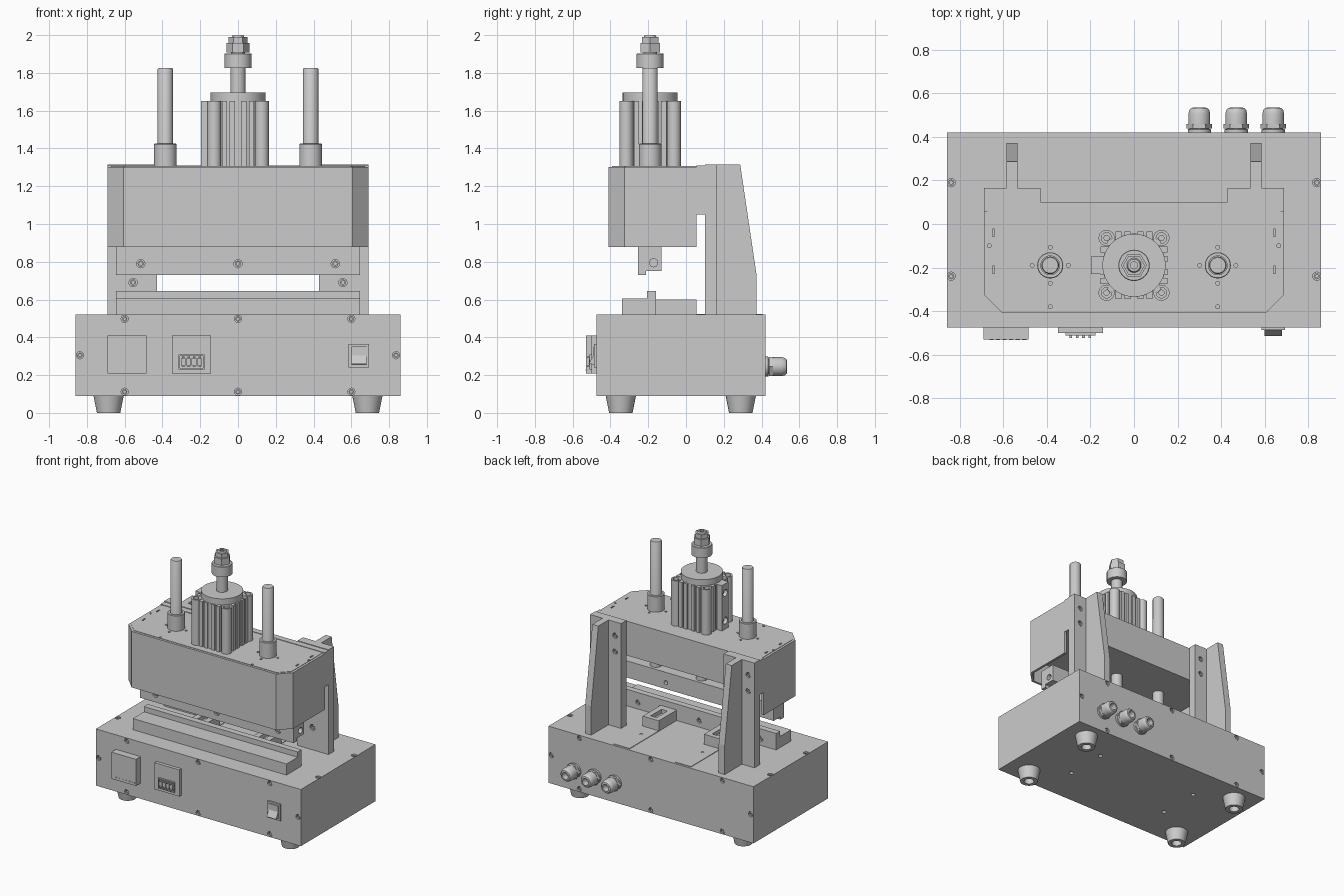
import bpy, bmesh, math
from mathutils import Matrix, Vector

if "Cube" in bpy.data.objects:
    bpy.data.objects.remove(bpy.data.objects["Cube"])

AXES = {'+z': Vector((0, 0, 1)), '-z': Vector((0, 0, -1)), '+y': Vector((0, 1, 0)),
        '-y': Vector((0, -1, 0)), '+x': Vector((1, 0, 0))}


def finish(name, bm, smooth=False):
    bmesh.ops.recalc_face_normals(bm, faces=bm.faces)
    me = bpy.data.meshes.new(name)
    bm.to_mesh(me)
    bm.free()
    if smooth:
        me.shade_smooth()
        me.set_sharp_from_angle(angle=math.radians(35))
    ob = bpy.data.objects.new(name, me)
    bpy.context.collection.objects.link(ob)
    return ob


def prism(name, pts, lo, hi, axis='z'):
    """Extrude a closed outline; 'z' takes (x,y) points, 'x' takes (y,z) points."""
    bm = bmesh.new()
    put = (lambda p, h: (p[0], p[1], h)) if axis == 'z' else (lambda p, h: (h, p[0], p[1]))
    face = bm.faces.new([bm.verts.new(put(p, lo)) for p in pts])
    ext = bmesh.ops.extrude_face_region(bm, geom=[face])
    d = put((0, 0), hi - lo)
    bmesh.ops.translate(bm, vec=d, verts=[v for v in ext['geom'] if isinstance(v, bmesh.types.BMVert)])
    return finish(name, bm)


def box(name, x0, x1, y0, y1, z0, z1):
    return prism(name, [(x0, y0), (x1, y0), (x1, y1), (x0, y1)], z0, z1)


def add_lathe(bm, prof, n, loc, axis):
    """Spin a (radius, height) profile that starts and ends on the axis."""
    m = Matrix.Translation(loc) @ Vector((0, 0, 1)).rotation_difference(AXES[axis]).to_matrix().to_4x4()
    rings = []
    for r, h in prof:
        if r == 0:
            rings.append([bm.verts.new(m @ Vector((0, 0, h)))] * n)
        else:
            rings.append([bm.verts.new(m @ Vector((r * math.cos(2 * math.pi * i / n),
                                                   r * math.sin(2 * math.pi * i / n), h))) for i in range(n)])
    for a, b in zip(rings, rings[1:]):
        for i in range(n):
            j = (i + 1) % n
            bm.faces.new(list(dict.fromkeys([a[i], a[j], b[j], b[i]])))


def lathe(name, prof, loc, axis='+z', n=32):
    bm = bmesh.new()
    add_lathe(bm, prof, n, loc, axis)
    return finish(name, bm, n > 8)


def cyl(name, r, h, loc, axis='+z', n=32):
    return lathe(name, [(0, 0), (r, 0), (r, h), (0, h)], loc, axis, n)


def cut(target, cutter):
    mod = target.modifiers.new('cut', 'BOOLEAN')
    mod.operation, mod.solver, mod.object = 'DIFFERENCE', 'EXACT', cutter
    bpy.context.view_layer.objects.active = target
    bpy.ops.object.modifier_apply(modifier=mod.name)
    bpy.data.objects.remove(cutter)


def bores(target, spots, r=0.019, depth=0.035, screws=True):
    """Drill round pockets at (location, outward axis) and seat a socket screw in each."""
    bm = bmesh.new()
    for loc, ax in spots:
        add_lathe(bm, [(0, -depth), (r, -depth), (r, 0.02), (0, 0.02)], 16, loc, ax)
    cut(target, finish('bore_cutter', bm))
    if screws:
        for loc, ax in spots:
            lathe(target.name + '_screw', [(0, -depth), (r * .75, -depth), (r * .75, -.006), (r * .4, -.006),
                                           (r * .4, -.02), (0, -.02)], loc, ax, 12)


SIDES = (-1, 1)

# base cabinet with recessed screws
base = box('base_cabinet', -.86, .86, -.475, .42, .09, .52)
spots = []
for y, ax in ((-.475, '-y'), (.42, '+y')):
    spots += [((x, y, z), ax) for x in (-.6, 0, .6) for z in (.498, .112)]
    spots += [((x, y, .305), ax) for x in (-.837, .837)]
spots += [((x, y, .52), '+z') for x in (-.84, .84) for y in (.19, -.24)]
bores(base, spots)
bores(base, [((x, y, .09), '-z') for x in (-.43, .43) for y in (-.18, .14)], .015, .03, False)

# tapered feet, hollow underneath
for x in (-.685, .685):
    for y in (-.345, .29):
        lathe('foot', [(0, .09), (.08, .09), (.062, 0), (.035, 0), (.035, .04), (0, .04)], (x, y, 0))

# front controls: display, counter, rocker switch
box('display_panel', -.692, -.485, -.53, -.475, .208, .41)
for i in range(6):
    box('display_mark', -.665 + i * .03, -.645 + i * .03, -.533, -.53, .225, .23)
box('counter_panel', -.35, -.142, -.5, -.475, .208, .41)
counter = box('counter_frame', -.315, -.177, -.512, -.5, .23, .308)
cut(counter, box('frame_cutter', -.307, -.185, -.53, -.503, .238, .3))
for i in range(4):
    x = -.303 + i * .029
    box('counter_wheel', x, x + .026, -.513, -.503, .252, .288)
    for z in (.242, .29):
        box('counter_button', x + .007, x + .019, -.525, -.503, z, z + .008)
switch = box('switch_frame', .585, .694, -.486, -.475, .24, .366)
cut(switch, box('switch_cutter', .598, .681, -.52, -.48, .253, .353))
prism('switch_rocker', [(-.478, .255), (-.515, .26), (-.49, .305), (-.49, .351), (-.478, .351)], .6, .679, 'x')

# cable glands on the back
for x in (.3, .47, .64):
    p = (x, .42, .245)
    lathe('cable_gland', [(0, 0), (.053, 0), (.053, .015), (.043, .018), (.043, .032), (.05, .034), (.05, .085),
                          (.046, .103), (.038, .113), (.026, .115), (.024, .07), (0, .07)], p, '+y')
    cyl('gland_nut', .058, .02, (x, .44, .245), '+y', 6)

# lower anvil, slotted rear rests and slide plates
anvil = prism('anvil_bar', [(-.34, .515), (-.16, .515), (-.16, .645), (-.207, .645), (-.207, .605), (-.34, .605)],
              -.645, .645, 'x')
bores(anvil, [((x, -.16, .57), '+y') for x in (-.515, 0, .515)])
for s in SIDES:
    a, b = sorted((s * .19, s * .325))
    rest = box('slotted_rest', a, b, -.16, .055, .515, .6)
    c = s * .2575
    cut(rest, box('slot_cutter', c - .025, c + .025, -.11, .02, .57, .62))
    slide = box('slide_plate', a, b, .055, .405, .515, .524)
    bores(slide, [((c, .17, .524), '+z')], .012, .006, False)

# rear columns: flat plate plus tapered rib
for s in SIDES:
    a, b = sorted((s * .43, s * .69))
    plate = box('column_plate', a, b, .1, .165, .52, 1.315)
    bores(plate, [((s * .555, .1, .69), '-y')], .022)
    bores(plate, [((s * x, .165, z), '+y') for x in (.48, .638) for z in (1.09, 1.21)], .02)
    prism('column_rib', [(.16, .52), (.372, .52), (.372, .74), (.287, 1.315), (.16, 1.315)],
          s * .56 - .025, s * .56 + .025, 'x')


# press head: bent cover open below, solid core and rear beam
def outline(t, back):
    return [(-.69 + t, back), (-.69 + t, -.325 + t * .4), (-.605 + t * .4, -.41 + t),
            (.605 - t * .4, -.41 + t), (.69 - t, -.325 + t * .4), (.69 - t, back)]


prism('head_cover', outline(0, .055) + outline(.018, .055)[::-1], .878, 1.303)
core = prism('head_core', outline(.017, .07), 1.05, 1.306)
box('rear_beam', -.69, .69, .055, .1, 1.05, 1.31)
holes = [((s * .385 + dx, -.19 + dy, 1.306), '+z') for s in SIDES
         for dx, dy in ((.083, 0), (-.083, 0), (0, .083), (0, -.083))]
holes += [((s * .665, -.1, 1.306), '+z') for s in SIDES] + [((s * .385, -.38, 1.306), '+z') for s in SIDES]
bores(core, holes, .009, .03, False)
for s in SIDES:
    for y in (-.04, -.21):
        cut(core, box('slot_cutter', s * .645 - .005, s * .645 + .005, y - .017, y + .017, 1.28, 1.34))

# moving upper tool bar
tool = prism('tool_bar', [(-.255, .73), (-.213, .73), (-.213, .752), (-.13, .752), (-.13, .878), (-.255, .878)],
             -.645, .645, 'x')
bores(tool, [((x, -.255, .79), '-y') for x in (-.515, 0, .515)], .022)
bores(tool, [((.645, -.172, .795), '+x')], .022, .05, False)
bores(tool, [((x, -.13, .8), '+y') for x in (-.26, .26)], .015, .03, False)

# guide rods and bushings
for s in SIDES:
    lathe('guide_rod', [(0, .87), (.04, .87), (.04, 1.82), (.036, 1.826), (0, 1.826)], (s * .385, -.19, 0))
    lathe('guide_bushing', [(0, 1.3), (.06, 1.3), (.06, 1.422), (.057, 1.425), (.043, 1.425), (.043, 1.41),
                            (0, 1.41)], (s * .385, -.19, 0))

# pneumatic cylinder: ribbed barrel, corner posts, port block
CY = -.19
cyl('cylinder_barrel', .146, .35, (0, CY, 1.3), n=48)
for k in range(4):
    rot = Matrix.Translation((0, CY, 0)) @ Matrix.Rotation(k * math.pi / 2, 4, 'Z')
    for x in (-.072, -.03, .03, .072):
        box('barrel_rib', x - .014, x + .014, .11, .155, 1.3, 1.65).data.transform(rot)
    p = rot @ Vector((.126, .126, 1.3))
    lathe('corner_post', [(0, 0), (.037, 0), (.037, .35), (.024, .35), (.024, .325), (.012, .325), (.012, .315),
                          (0, .315)], p, n=24)
    web = box('post_web', -.012, .012, .13, .165, 1.3, 1.65)
    web.data.transform(rot @ Matrix.Rotation(-math.pi / 4, 4, 'Z'))
port = box('port_block', -.197, -.12, CY - .04, CY + .04, 1.3, 1.65)
bm = bmesh.new()
for z in (1.37, 1.58):
    add_lathe(bm, [(0, 0), (.026, 0), (.026, .04), (0, .04)], 20, (-.21, CY, z), '+x')
cut(port, finish('port_cutter', bm))
cyl('cylinder_cap', .145, .045, (0, CY, 1.65), n=48)

# piston rod through the head, stop collar, lock nuts
cyl('piston_rod', .04, .96, (0, CY, .87))
lathe('stop_collar', [(0, 1.825), (.072, 1.825), (.072, 1.9), (.069, 1.903), (0, 1.903)], (0, CY, 0))
cyl('lock_nut_lower', .06, .05, (0, CY, 1.907), n=6)
cyl('lock_nut_upper', .05, .032, (0, CY, 1.958), n=6)
lathe('rod_tip', [(0, 1.8), (.036, 1.8), (.036, 1.985), (.028, 2), (.016, 2), (.016, 1.98), (0, 1.98)], (0, CY, 0))
